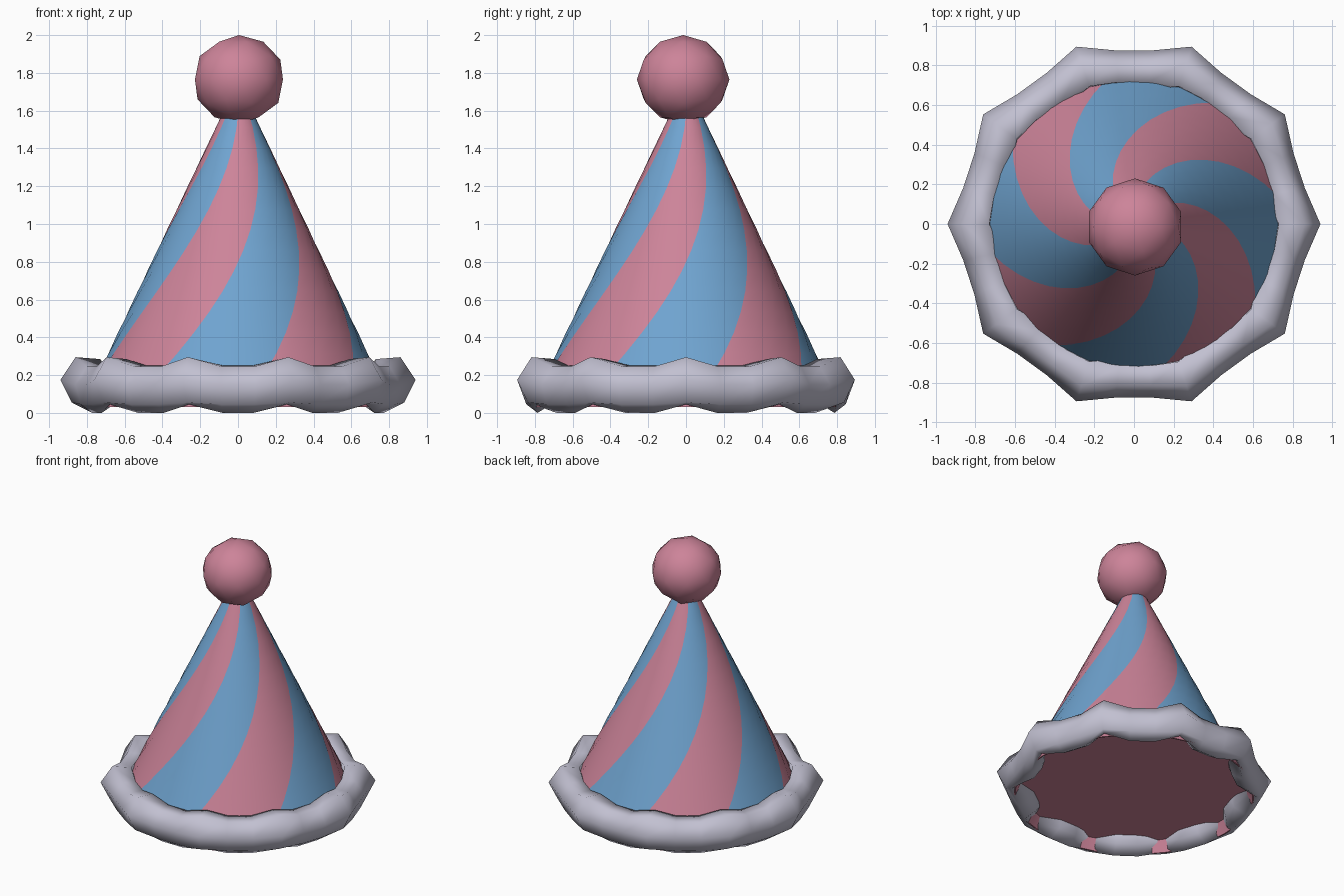
import bpy
import bmesh
from math import sin, cos, radians, tau

if "Cube" in bpy.data.objects:
    bpy.data.objects.remove(bpy.data.objects["Cube"], do_unlink=True)


def material(name, rgb):
    mat = bpy.data.materials.new(name)
    mat.use_nodes = True
    mat.diffuse_color = (*rgb, 1)
    mat.node_tree.nodes["Principled BSDF"].inputs["Base Color"].default_value = (*rgb, 1)
    return mat


pink = material("dusty pink", (0.61, 0.23, 0.32))
blue = material("sky blue", (0.16, 0.37, 0.63))
grey = material("lilac grey", (0.54, 0.53, 0.64))


def finish(bm, name, mats):
    bmesh.ops.recalc_face_normals(bm, faces=bm.faces[:])
    mesh = bpy.data.meshes.new(name)
    bm.to_mesh(mesh)
    bm.free()
    for mat in mats:
        mesh.materials.append(mat)
    for poly in mesh.polygons:
        poly.use_smooth = True
    obj = bpy.data.objects.new(name, mesh)
    bpy.context.collection.objects.link(obj)
    return obj


def bridge(bm, a, b, rule=lambda i: 0):
    n = len(a)
    for i in range(n):
        j = (i + 1) % n
        bm.faces.new((a[i], a[j], b[j], b[i])).material_index = rule(i)


# Cone: columns twist with height, so the stripes follow the mesh
STRIPES, PER_STRIPE, ROWS = 8, 4, 14
RIM, BOTTOM, TOP = 0.03, 0.1, 1.62
COLUMNS = STRIPES * PER_STRIPE


def cone_ring(bm, z, inset=0.0):
    r = 0.705 - 0.477 * (z - 0.28) - inset
    start = radians(239.5 + 58 * (z - 0.27))
    angles = [start + tau * i / COLUMNS for i in range(COLUMNS)]
    return [bm.verts.new((r * cos(a), r * sin(a), z)) for a in angles]


bm = bmesh.new()
rings = [cone_ring(bm, BOTTOM + (TOP - BOTTOM) * k / ROWS) for k in range(ROWS + 1)]
for low, high in zip(rings, rings[1:]):
    bridge(bm, low, high, lambda i: 1 - (i // PER_STRIPE) % 2)
bm.faces.new(rings[-1])
# Pink rim around a shallow recessed base
rim_outer = cone_ring(bm, RIM)
rim_inner = cone_ring(bm, RIM, 0.01)
base = cone_ring(bm, BOTTOM + 0.01, 0.01)
bridge(bm, rings[0], rim_outer)
bridge(bm, rim_outer, rim_inner)
bridge(bm, rim_inner, base)
bm.faces.new(base)
cone = finish(bm, "striped_cone", [pink, blue])

# Wavy brim: ten raised bulges, with two lower, tighter sections between each pair
bulge = [(0.94, 0.175), (0.86, 0.295), (0.73, 0.285), (0.725, 0.19),
         (0.80, 0.11), (0.84, 0.045), (0.88, 0.055)]
pinch = [(0.88, 0.15), (0.82, 0.245), (0.72, 0.25), (0.68, 0.15),
         (0.71, 0.05), (0.79, 0.0), (0.85, 0.045)]
bm = bmesh.new()
sections = []
for k in range(30):
    a = tau * k / 30
    shape = pinch if k % 3 else bulge
    sections.append([bm.verts.new((r * cos(a), r * sin(a), z)) for r, z in shape])
for k in range(30):
    bridge(bm, sections[k], sections[(k + 1) % 30])
finish(bm, "fluffy_brim", [grey])

# Pompom on the tip
bm = bmesh.new()
bmesh.ops.create_icosphere(bm, subdivisions=2, radius=0.245)
pompom = finish(bm, "pompom", [pink])
pompom.location = (0.005, -0.015, 1.765)
pompom.scale = (1, 1, 0.96)

# Keep the base edges of the cone crisp
bpy.ops.object.select_all(action="DESELECT")
cone.select_set(True)
bpy.context.view_layer.objects.active = cone
bpy.ops.object.shade_smooth_by_angle(angle=radians(50))
